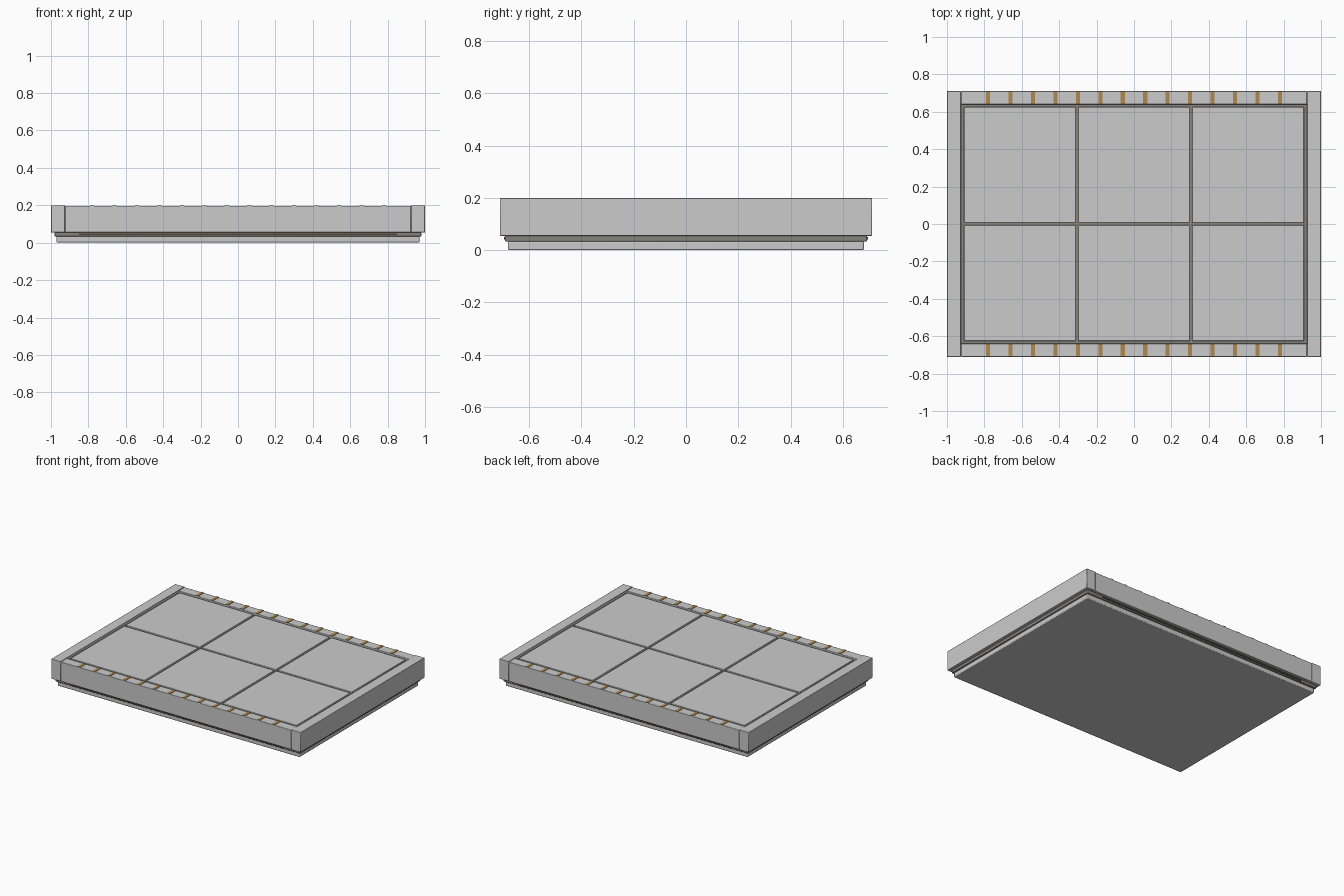
import bpy

if "Cube" in bpy.data.objects:
    bpy.data.objects.remove(bpy.data.objects["Cube"])


def material(name, color):
    m = bpy.data.materials.new(name)
    m.diffuse_color = color
    m.use_nodes = True
    m.node_tree.nodes["Principled BSDF"].inputs["Base Color"].default_value = m.diffuse_color
    return m


def box(name, x, y, z, mat=None, bevel=0.0):
    """Box from (min, max) ranges, with an optional small edge bevel."""
    bpy.ops.mesh.primitive_cube_add(size=1, location=[sum(r) / 2 for r in (x, y, z)])
    ob = bpy.context.object
    ob.name = name
    ob.scale = [r[1] - r[0] for r in (x, y, z)]
    bpy.ops.object.transform_apply(location=False, rotation=False, scale=True)
    if bevel:
        mod = ob.modifiers.new("edge_bevel", 'BEVEL')
        mod.width = bevel
        mod.segments = 2
        bpy.ops.object.shade_smooth_by_angle()
    if mat:
        ob.data.materials.append(mat)
    return ob


wood = material("wood_inlay", (0.42, 0.25, 0.08, 1))
slot = material("dark_slot", (0.08, 0.055, 0.03, 1))
shade = material("recess_grey", (0.24, 0.23, 0.2, 1))

# Stepped base: plinth and setback ledge
box("base_plinth", (-0.97, 0.97), (-0.68, 0.68), (0, 0.035), bevel=0.005)
box("base_ledge", (-0.98, 0.98), (-0.692, 0.692), (0.033, 0.056), shade, 0.004)

# Tray floor that shows in the gaps between panels
box("tray_floor", (-0.93, 0.93), (-0.65, 0.65), (0.055, 0.18), shade)

for s, side, end in ((-1, "left", "front"), (1, "right", "back")):
    # End frames run the full depth
    box(side + "_frame", sorted((s * 0.926, s)), (-0.711, 0.711), (0.055, 0.2), bevel=0.003)
    # Long rails fit between the end frames
    ry = sorted((s * 0.64, s * 0.71))
    box(end + "_rail", (-0.925, 0.925), ry, (0.055, 0.197), bevel=0.003)
    # Dark slot strip set in the ledge
    box(end + "_slot", (-0.85, 0.85), sorted((s * 0.66, s * 0.695)), (0.04, 0.05), slot)
    # Wooden inlay strips across each rail
    for i in range(14):
        x = -0.78 + 0.12 * i
        box(f"{end}_inlay_{i + 1}", (x - 0.011, x + 0.011),
            sorted((s * 0.641, s * 0.709)), (0.185, 0.2), wood)

# Six top panels in a 3 x 2 grid
for col in range(3):
    for row in range(2):
        cx, cy = (col - 1) * 0.61, (row - 0.5) * 0.632
        box(f"panel_{col + 1}_{row + 1}", (cx - 0.298, cx + 0.298),
            (cy - 0.309, cy + 0.309), (0.175, 0.195), bevel=0.003)
